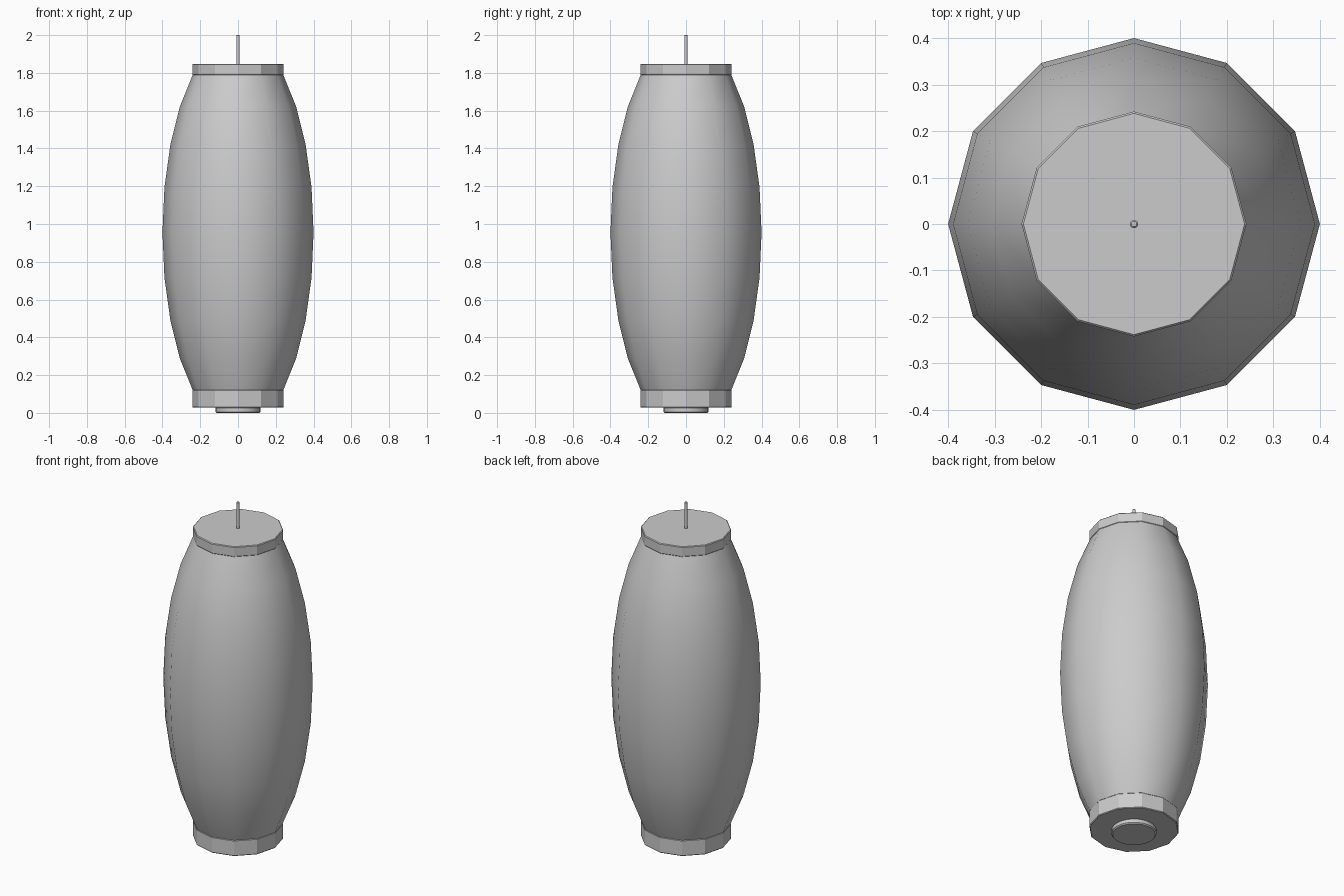
import bpy, bmesh, math

if "Cube" in bpy.data.objects:
    bpy.data.objects.remove(bpy.data.objects["Cube"])


def lathe(name, profile, sides, smooth_angle=None):
    """Revolve (radius, z) points around z, closing both ends."""
    bm = bmesh.new()
    rings = []
    for r, z in profile:
        rings.append([bm.verts.new((r * math.cos(2 * math.pi * i / sides),
                                    r * math.sin(2 * math.pi * i / sides), z))
                      for i in range(sides)])
    for a, b in zip(rings, rings[1:]):
        for i in range(sides):
            j = (i + 1) % sides
            bm.faces.new((a[i], a[j], b[j], b[i]))
    bm.faces.new(list(reversed(rings[0])))
    bm.faces.new(rings[-1])
    mesh = bpy.data.meshes.new(name)
    bm.to_mesh(mesh)
    bm.free()
    ob = bpy.data.objects.new(name, mesh)
    bpy.context.collection.objects.link(ob)
    if smooth_angle:
        bpy.ops.object.select_all(action='DESELECT')
        ob.select_set(True)
        bpy.context.view_layer.objects.active = ob
        bpy.ops.object.shade_smooth_by_angle(angle=math.radians(smooth_angle))
    return ob


def disc(name, r, z0, z1, sides, bevel, smooth_angle=None):
    """Short cylinder with chamfered rims."""
    return lathe(name, [(r - bevel, z0), (r, z0 + bevel),
                        (r, z1 - bevel), (r - bevel, z1)], sides, smooth_angle)


# Paper shade: a slice of a tall ellipsoid
latitudes = [math.radians(53.1 * k / 4) for k in range(-4, 5)]
lathe("lantern_shade",
      [(0.4 * math.cos(a), 0.955 + 1.043 * math.sin(a)) for a in latitudes], 12, 40)

# End caps
disc("top_cap", 0.242, 1.788, 1.848, 12, 0.004)
disc("bottom_cap", 0.242, 0.028, 0.122, 12, 0.004)

# Small disc under the bottom cap
disc("base_disc", 0.12, 0.0, 0.032, 24, 0.006, 40)

# Hanging wire
lathe("hanging_wire", [(0.009, 1.84), (0.009, 1.997), (0.006, 2.0)], 12, 40)
